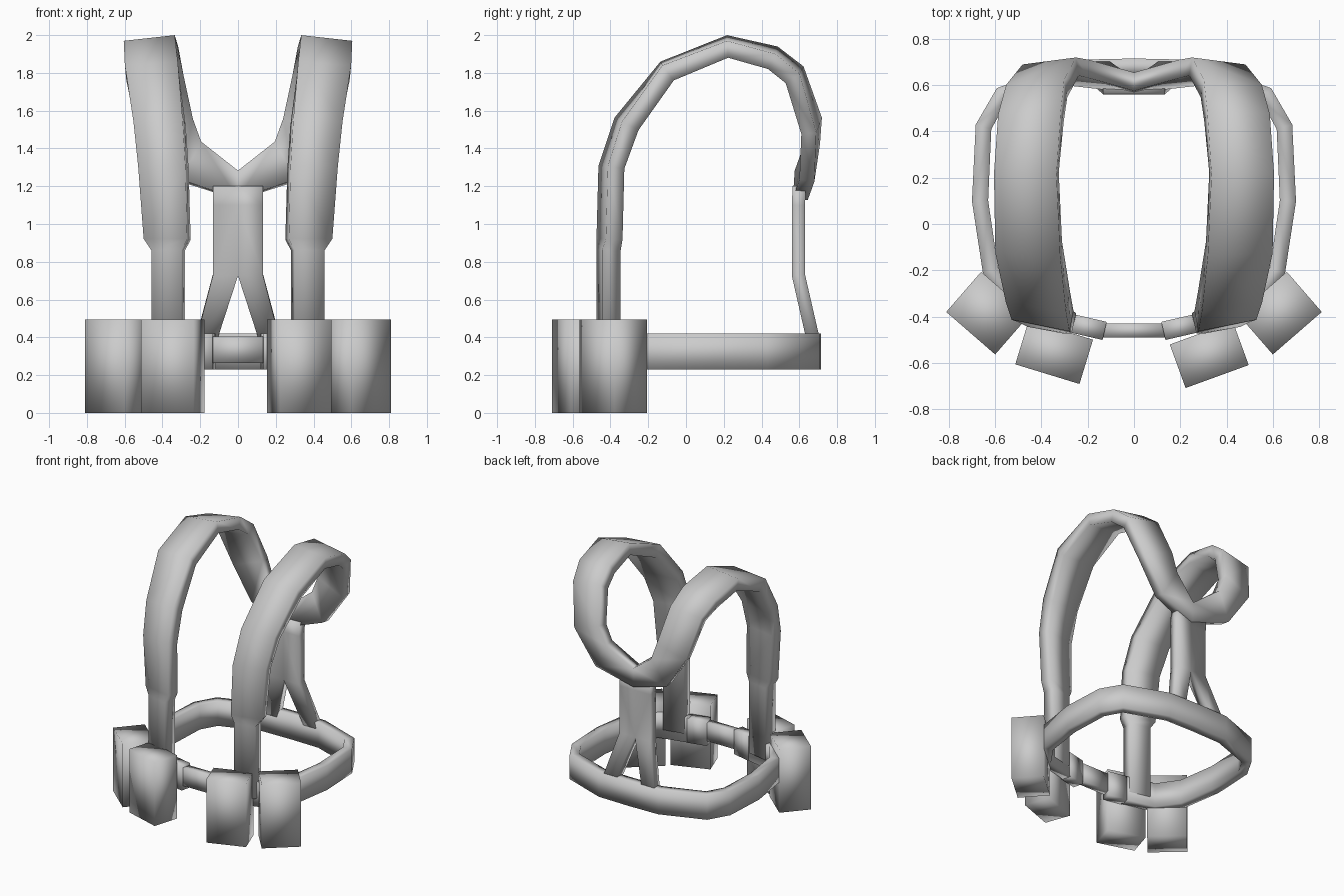
import bpy, bmesh
from math import radians
from mathutils import Vector, Matrix

cube = bpy.data.objects.get("Cube")
if cube:
    bpy.data.objects.remove(cube, do_unlink=True)

grey = bpy.data.materials.new("plain grey")
grey.use_nodes = True
grey.diffuse_color = (0.6, 0.6, 0.6, 1)
grey.node_tree.nodes["Principled BSDF"].inputs["Base Color"].default_value = (0.6, 0.6, 0.6, 1)


def finish(name, bm, mirror=False):
    bmesh.ops.recalc_face_normals(bm, faces=bm.faces)
    for face in bm.faces:
        face.smooth = True
    mesh = bpy.data.meshes.new(name)
    bm.to_mesh(mesh)
    bm.free()
    mesh.materials.append(grey)
    obj = bpy.data.objects.new(name, mesh)
    bpy.context.collection.objects.link(obj)
    if mirror:
        mod = obj.modifiers.new("Mirror", "MIRROR")
        mod.merge_threshold = 0.005
    return obj


def strap(name, rows, cap_end=True):
    """Sweep a flat band through rows of (centre, width vector, thickness)."""
    bm = bmesh.new()
    centres = [Vector(r[0]) for r in rows]
    rings = []
    for i, (c, w, t) in enumerate(rows):
        c, w = centres[i], Vector(w) / 2
        ahead = (centres[min(i + 1, len(rows) - 1)] - c).normalized()
        behind = (c - centres[max(i - 1, 0)]).normalized()
        n = (ahead + behind).cross(w).normalized() * t / 2
        if abs(c.x) < 0.001:
            n.x = 0
        rings.append([bm.verts.new(c + p) for p in (w + n, w - n, -w - n, -w + n)])
    for a, b in zip(rings, rings[1:]):
        for k in range(4):
            j = (k + 1) % 4
            bm.faces.new((a[k], a[j], b[j], b[k]))
    if abs(centres[0].x) > 0.001:
        bm.faces.new(rings[0])
    if cap_end:
        bm.faces.new(rings[-1])
    return finish(name, bm, mirror=True)


def box(name, centre, size, yaw=0, mirror=False):
    bm = bmesh.new()
    bmesh.ops.create_cube(bm, size=1)
    place = (Matrix.Translation(centre) @ Matrix.Rotation(radians(yaw), 4, "Z")
             @ Matrix.Diagonal((*size, 1)))
    bmesh.ops.transform(bm, matrix=place, verts=bm.verts)
    return finish(name, bm, mirror)


# Shoulder straps: up the chest, over the top and into the rear yoke
strap("shoulder_straps", [
    ((.37, -.41, .3), (.16, .03, 0), .1),
    ((.37, -.41, .86), (.16, .03, 0), .1),
    ((.375, -.405, .92), (.23, .05, 0), .09),
    ((.395, -.395, 1.3), (.25, .05, 0), .09),
    ((.415, -.315, 1.53), (.26, .04, -.02), .1),
    ((.455, -.1, 1.81), (.28, .01, -.02), .1),
    ((.465, .22, 1.94), (.27, 0, -.03), .09),
    ((.445, .46, 1.88), (.27, -.01, -.04), .09),
    ((.42, .575, 1.79), (.25, -.02, -.04), .09),
    ((.36, .665, 1.52), (.23, -.03, -.08), .08),
    ((.25, .655, 1.33), (.11, -.03, -.2), .08),
    ((0, .61, 1.205), (0, -.01, -.15), .08),
], cap_end=False)

# Rear straps: side by side, then spreading down to the belt
strap("rear_straps", [
    ((.067, .6, 1.2), (.132, 0, 0), .07),
    ((.067, .595, 1.1), (.132, 0, 0), .07),
    ((.067, .595, .73), (.132, 0, 0), .07),
    ((.17, .675, .38), (.11, 0, 0), .07),
])

# Waist belt: from the middle of the back round to the buckle
belt_path = [(0, .68), (.25, .675), (.57, .56), (.65, .42), (.665, .1),
             (.62, -.2), (.5, -.37), (.26, -.43)]
strap("waist_belt", [((x, y, .325), (0, 0, .19), .07) for x, y in belt_path])

# Front buckle with an end loop on each side
box("buckle_bar", (0, -.46, .335), (.28, .06, .14))
box("buckle_loops", (.2, -.445, .325), (.15, .08, .19), 13, mirror=True)

# Pouches hung on the front of the belt
for name, x, y, wide, deep, yaw in (
        ("left_outer_pouch", .63, -.385, .28, .23, 41),
        ("right_outer_pouch", -.63, -.385, .28, .23, -41),
        ("left_inner_pouch", .325, -.565, .29, .2, 20),
        ("right_inner_pouch", -.345, -.553, .29, .2, -17)):
    box(name, (x, y, .247), (wide, deep, .494), yaw)
